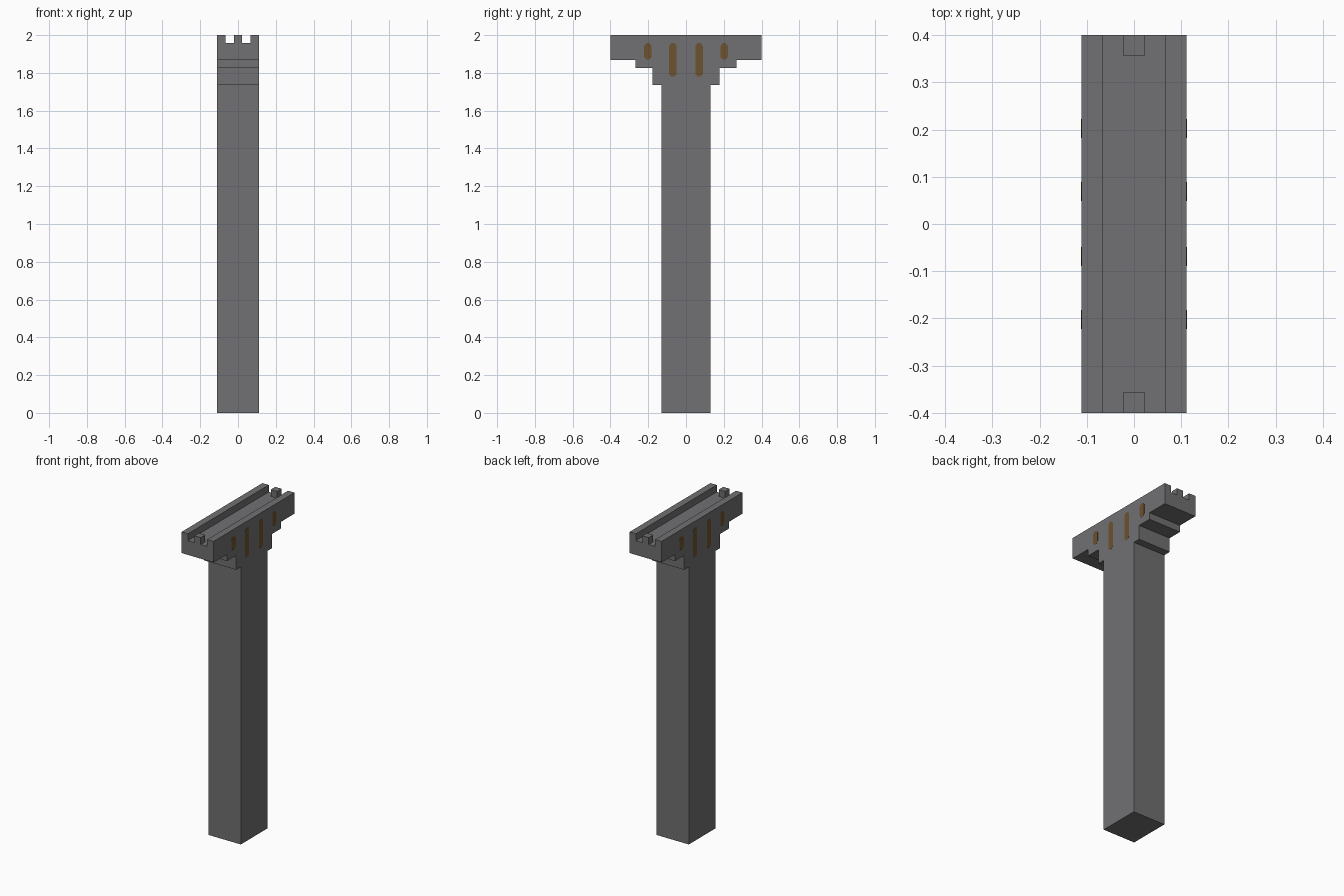
import bpy, bmesh

cube = bpy.data.objects.get("Cube")
if cube:
    bpy.data.objects.remove(cube, do_unlink=True)


def material(name, rgb):
    m = bpy.data.materials.new(name)
    m.use_nodes = True
    m.diffuse_color = (*rgb, 1)
    m.node_tree.nodes["Principled BSDF"].inputs["Base Color"].default_value = (*rgb, 1)
    return m


stone = material("grey stone", (0.165, 0.16, 0.168))
amber = material("brown window", (0.15, 0.085, 0.028))


def prism(name, outline, axis, low, high, mat):
    """Extrude a 2D outline along x (outline is y, z) or z (outline is x, y)."""
    def place(a, b, t):
        return (t, a, b) if axis == "x" else (a, b, t)
    bm = bmesh.new()
    face = bm.faces.new([bm.verts.new(place(a, b, low)) for a, b in outline])
    top = bmesh.ops.extrude_face_region(bm, geom=[face])["geom"]
    bmesh.ops.translate(bm, vec=place(0, 0, high - low),
                        verts=[v for v in top if isinstance(v, bmesh.types.BMVert)])
    bmesh.ops.recalc_face_normals(bm, faces=bm.faces)
    mesh = bpy.data.meshes.new(name)
    bm.to_mesh(mesh)
    bm.free()
    mesh.materials.append(mat)
    obj = bpy.data.objects.new(name, mesh)
    bpy.context.collection.objects.link(obj)
    return obj


def rect(x0, x1, y0, y1):
    return [(x0, y0), (x1, y0), (x1, y1), (x0, y1)]


HALF_W, HALF_L, TOP, FLOOR = 0.111, 0.40, 2.0, 1.957

# Pillar with stepped corbels and head beam, one mirrored profile
half = [(0.131, 0), (0.131, 1.737), (0.177, 1.737), (0.177, 1.826),
        (0.267, 1.826), (0.267, 1.868), (HALF_L, 1.868), (HALF_L, TOP)]
profile = half + [(-y, z) for y, z in reversed(half)]
pillar = prism("pillar_and_beam", profile, "x", -HALF_W, HALF_W, stone)

# Channel along the top of the beam
cutter = prism("channel_cutter", rect(-0.067, 0.067, -0.5, 0.5), "z", FLOOR, 2.1, stone)
cutter.hide_render = True
mod = pillar.modifiers.new("channel", "BOOLEAN")
mod.object = cutter
mod.operation = "DIFFERENCE"
mod.solver = "EXACT"
bpy.context.view_layer.objects.active = pillar
bpy.ops.object.modifier_apply(modifier=mod.name)
bpy.data.objects.remove(cutter, do_unlink=True)

# Small stop blocks at both channel ends
for name, s in (("front", -1), ("back", 1)):
    y0, y1 = sorted((s * 0.356, s * HALF_L))
    prism(name + "_stop_block", rect(-0.022, 0.022, y0, y1), "z", FLOOR, TOP, stone)

# Pointed slit windows on both sides
for side, s in (("left", 1), ("right", -1)):
    for i, (y, bottom) in enumerate([(-0.202, 1.87), (-0.069, 1.78),
                                     (0.069, 1.78), (0.202, 1.87)]):
        w, tip, rise, top = 0.02, 0.008, 0.015, 1.957
        outline = [(y - tip, bottom), (y + tip, bottom), (y + w, bottom + rise),
                   (y + w, top - rise), (y + tip, top), (y - tip, top),
                   (y - w, top - rise), (y - w, bottom + rise)]
        x0, x1 = sorted((s * (HALF_W - 0.001), s * (HALF_W + 0.001)))
        prism(f"{side}_window_{i + 1}", outline, "x", x0, x1, amber)
